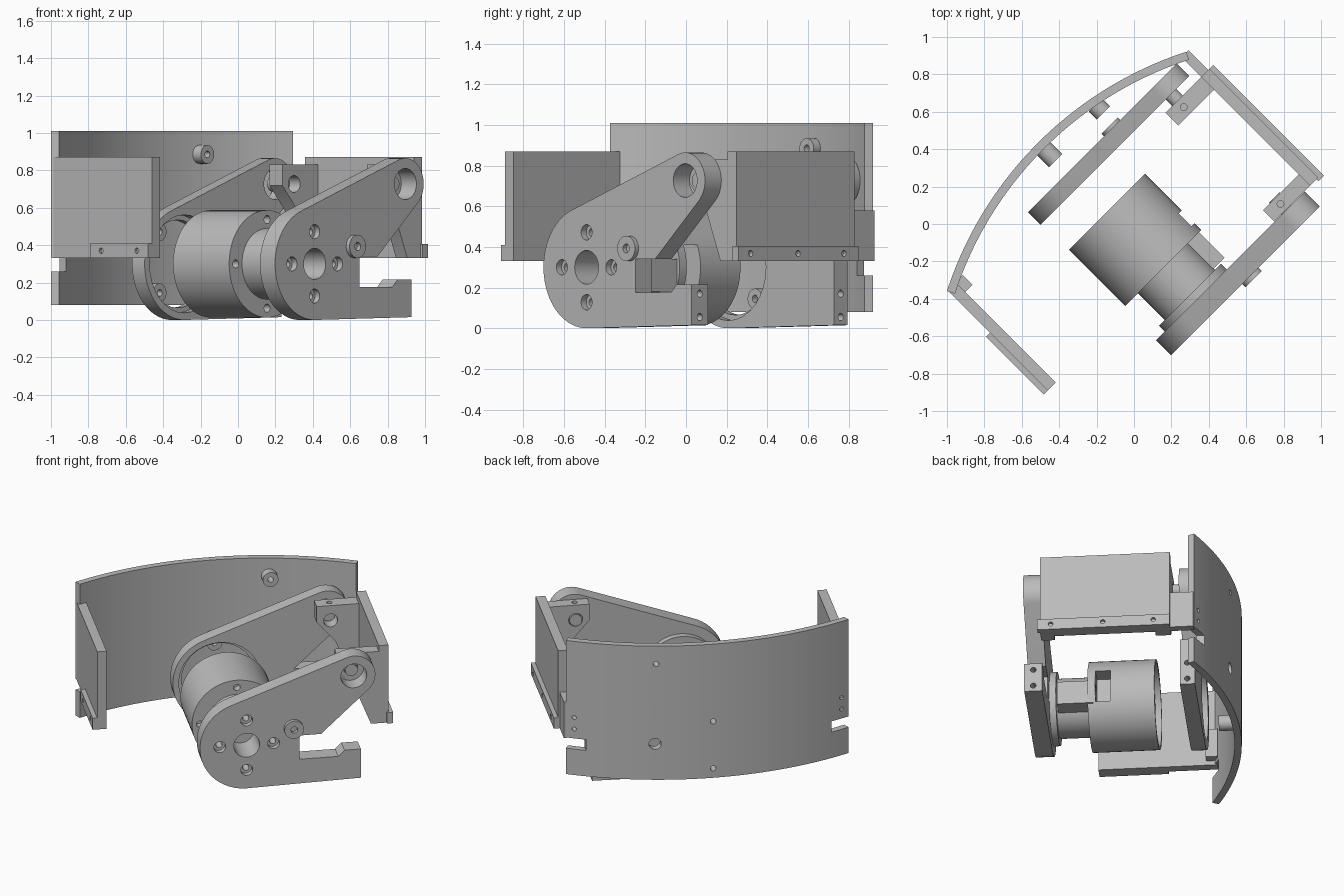
import bpy, bmesh, math
from mathutils import Matrix, Vector

if "Cube" in bpy.data.objects:
    bpy.data.objects.remove(bpy.data.objects["Cube"])

grey = bpy.data.materials.new("machined grey")
grey.use_nodes = True
COLOUR = (0.5, 0.5, 0.5, 1)
grey.diffuse_color = COLOUR
grey.node_tree.nodes["Principled BSDF"].inputs["Base Color"].default_value = COLOUR
parts = []


def finish(name, bm):
    bmesh.ops.remove_doubles(bm, verts=bm.verts, dist=1e-5)
    bmesh.ops.recalc_face_normals(bm, faces=bm.faces)
    mesh = bpy.data.meshes.new(name)
    bm.to_mesh(mesh)
    bm.free()
    obj = bpy.data.objects.new(name, mesh)
    bpy.context.collection.objects.link(obj)
    mesh.materials.append(grey)
    parts.append(obj)
    return obj


def prism(name, outline, lo, hi, place):
    """Extrude a closed 2D outline; place(a, b, t) maps it into space."""
    bm = bmesh.new()
    face = bm.faces.new([bm.verts.new(place(a, b, lo)) for a, b in outline])
    ext = bmesh.ops.extrude_face_region(bm, geom=[face])
    shift = Vector(place(0, 0, hi)) - Vector(place(0, 0, lo))
    bmesh.ops.translate(bm, vec=shift, verts=[g for g in ext["geom"] if isinstance(g, bmesh.types.BMVert)])
    return finish(name, bm)


def side(a, b, t):
    return (a, t, b)


def plan(a, b, t):
    return (a, b, t)


def box(name, u0, u1, v0, v1, z0, z1):
    return prism(name, [(u0, v0), (u1, v0), (u1, v1), (u0, v1)], z0, z1, plan)


def arc(cu, cz, r, start, end, n):
    steps = [math.radians(start + (end - start) * i / n) for i in range(n + 1)]
    return [(cu + r * math.cos(a), cz + r * math.sin(a)) for a in steps]


def rod(name, u, z, r, v0, v1):
    return prism(name, arc(u, z, r, 0, 348.75, 31), v0, v1, side)


def lathe(name, u, z, profile):
    """Revolve (radius, depth) pairs about the depth axis."""
    bm = bmesh.new()
    verts = [bm.verts.new((u + r, v, z)) for r, v in profile]
    edges = [bm.edges.new(p) for p in zip(verts, verts[1:])]
    bmesh.ops.spin(bm, geom=verts + edges, cent=(u, 0, z), axis=(0, 1, 0), angle=math.tau, steps=64)
    return finish(name, bm)


def cut(obj, *cutters):
    for c in cutters:
        mod = obj.modifiers.new("cut", "BOOLEAN")
        mod.operation, mod.solver, mod.object = "DIFFERENCE", "EXACT", c
        bpy.context.view_layer.objects.active = obj
        bpy.ops.object.modifier_apply(modifier=mod.name)
        parts.remove(c)
        bpy.data.objects.remove(c)


def hole(u, z, r, v0, v1):
    return rod("hole", u, z, r, v0, v1)


def u_hole(v, z, r, u0, u1):
    return prism("hole", arc(v, z, r, 0, 337.5, 15), u0, u1, lambda a, b, t: (t, a, b))


AX, AZ = -0.056, 0.32      # motor axis
PU, PZ = 0.63, 0.747       # pivot axis
BOLT = 0.172
bolts = [(AX + BOLT * c, AZ + BOLT * s) for c, s in ((1, 0), (0, 1), (-1, 0), (0, -1))]

# Swing arms: large hub, small pivot eye, foot under the hub
hub_and_eye = arc(PU, PZ, 0.138, -47, 110, 20) + arc(AX, AZ, 0.3, 110, 270, 32)
hook = [(0.675, 0.035), (0.675, 0.235), (0.57, 0.235), (0.53, 0.195),
        (0.283, 0.195), (0.283, 0.36), (0.42, 0.36)]
foot = [(0.68, 0.035), (0.68, 0.36), (0.42, 0.36)]
front_arm = prism("front_arm", hub_and_eye + hook, -0.636, -0.522, side)
cut(front_arm, hole(AX, AZ, 0.083, -0.7, -0.5), hole(PU, PZ, 0.083, -0.7, -0.5))
for u, z in bolts:
    cut(front_arm, hole(u, z, 0.038, -0.7, -0.6), hole(u, z, 0.02, -0.7, -0.5))
back_arm = prism("back_arm", hub_and_eye + foot, 0.35, 0.445, side)
cut(back_arm, hole(AX, AZ, 0.262, 0.3, 0.4), hole(AX, AZ, 0.235, 0.3, 0.5),
    hole(PU, PZ, 0.083, 0.3, 0.5))
for arm, v in ((front_arm, -0.579), (back_arm, 0.397)):
    for z in (0.075, 0.19):
        cut(arm, u_hole(v, z, 0.018, 0.6, 0.75))

# Stop bosses on the arms
front_boss = rod("front_arm_boss", 0.244, 0.413, 0.062, -0.661, -0.53)
cut(front_boss, hole(0.244, 0.413, 0.022, -0.7, -0.6))
rod("back_arm_boss", 0.28, 0.413, 0.062, 0.4, 0.465)

# Motor: body with hollow rear, neck and mounting flange
motor = lathe("motor", AX, AZ, [
    (0, 0.11), (0.265, 0.11), (0.265, 0.148), (0.287, 0.148), (0.287, -0.276),
    (0.19, -0.276), (0.19, -0.48), (0.235, -0.48), (0.235, -0.522), (0, -0.522)])
for i in range(4):
    a = i * math.pi / 2
    cut(motor, hole(AX + 0.237 * math.cos(a), AZ + 0.237 * math.sin(a), 0.022, -0.3, -0.22))
cut(motor, box("slot", 0.1, 0.3, -0.226, -0.13, 0.21, 0.43),
    hole(AX, AZ, 0.083, -0.6, -0.42))
box("motor_connector", 0.1, 0.215, -0.47, -0.24, 0.2, 0.36)

# Curved back wall with end slots
R, CV = 2.0, -1.33
half = math.degrees(math.asin(0.905 / R))
outline = arc(AX, CV, R, 90 - half, 90 + half, 40) + arc(AX, CV, R - 0.045, 90 + half, 90 - half, 40)
wall = prism("curved_wall", outline, 0.1, 1.03, plan)
cut(wall, box("slot", 0.73, 1, 0.3, 0.6, 0.28, 0.355),
    box("slot", -1.1, -0.842, 0.3, 0.6, 0.28, 0.355),
    hole(0.31, 0.35, 0.038, 0.5, 0.75))
for u, z in ((0.304, 0.905), (AX, 0.492), (AX, 0.165)):
    boss = rod("wall_boss", u, z, 0.05, 0.535, 0.63 - 0.26 * (u - AX) ** 2)
    for part in (boss, wall):
        cut(part, hole(u, z, 0.018, 0.5, 0.75))
for u in (0.8, -0.912):
    for z in (0.42, 0.5):
        cut(wall, hole(u, z, 0.013, 0.4, 0.6))

# Left bracket: plate, tongue into the wall, ledge and two hinge lugs
bracket = box("bracket_plate", 0.81, 0.872, -0.52, 0.302, 0.35, 0.89)
box("bracket_tongue", 0.81, 0.862, 0.3, 0.45, 0.35, 0.6)
ledge = box("bracket_ledge", 0.86, 0.9, -0.535, 0.302, 0.35, 0.425)
for v in (-0.45, -0.12, 0.2):
    cut(ledge, u_hole(v, 0.388, 0.015, 0.88, 1))
lug = [(0.54, 0.85), (0.82, 0.85), (0.82, 0.35), (0.76, 0.35), (0.66, 0.6), (0.54, 0.74)]
for name, v0, v1 in (("front_lug", -0.52, -0.435), ("back_lug", 0.205, 0.302)):
    obj = prism(name, lug, v0, v1, side)
    cut(obj, hole(PU, PZ, 0.045, v0 - 0.1, v1 + 0.1))
    cut(obj, prism("hole", arc(PU, (v0 + v1) / 2, 0.018, 0, 337.5, 15), 0.8, 0.9, plan))
rod("front_pivot_pin", PU, PZ, 0.04, -0.55, -0.43)
rod("back_pivot_pin", PU, PZ, 0.04, 0.28, 0.37)

# Right side plate with ledge and wall block
box("side_plate", -0.955, -0.895, -0.304, 0.452, 0.35, 0.89)
side_ledge = box("side_ledge", -0.985, -0.95, -0.304, 0.134, 0.35, 0.43)
for v in (-0.22, 0.05):
    cut(side_ledge, u_hole(v, 0.39, 0.015, -1.1, -0.97))
box("side_block", -0.9, -0.84, 0.38, 0.455, 0.38, 0.58)

# Turn the assembly and shade it
turn = Matrix.Rotation(math.pi / 4, 4, "Z") @ Matrix.Translation((0, 0, -0.02))
for obj in parts:
    obj.data.transform(turn)
    bpy.ops.object.select_all(action="DESELECT")
    obj.select_set(True)
    bpy.context.view_layer.objects.active = obj
    bpy.ops.object.shade_smooth_by_angle(angle=math.radians(30))
